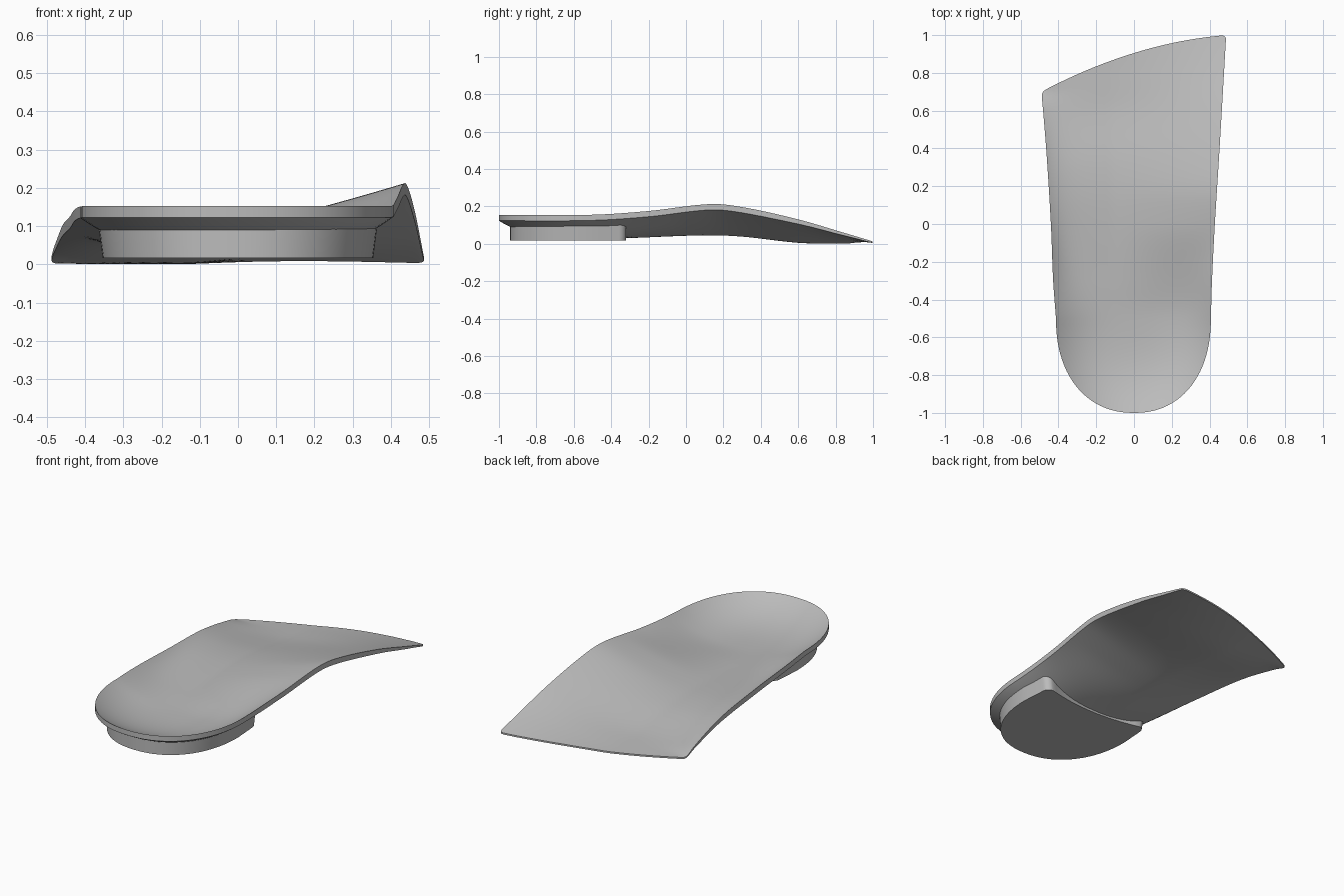
import bpy, bmesh, math

cube = bpy.data.objects.get("Cube")
if cube:
    bpy.data.objects.remove(cube)

grey = bpy.data.materials.new("plain grey")
grey.use_nodes = True
grey.diffuse_color = (0.5, 0.5, 0.5, 1)
grey.node_tree.nodes["Principled BSDF"].inputs["Base Color"].default_value = (0.5, 0.5, 0.5, 1)

HEEL_Y, HEEL_LEN, POWER = -0.5, 0.5, 2.2


def curve(*pts):
    """Smooth interpolation through (y, value) points."""
    n = len(pts)
    slope = []
    for i in range(n):
        a, b = pts[max(i - 1, 0)], pts[min(i + 1, n - 1)]
        slope.append((b[1] - a[1]) / (b[0] - a[0]))

    def f(y):
        y = min(max(y, pts[0][0]), pts[-1][0])
        i = next(k for k in range(n - 1) if y <= pts[k + 1][0])
        (y0, v0), (y1, v1) = pts[i], pts[i + 1]
        h = y1 - y0
        t = (y - y0) / h
        return (v0 * (1 + 2 * t) * (1 - t) ** 2 + v1 * t * t * (3 - 2 * t)
                + h * t * (1 - t) * (slope[i] * (1 - t) - slope[i + 1] * t))
    return f


# Side edges, rim heights, floor of the underside and shell thickness
width_outer = curve((-0.5, .413), (-0.3, .428), (0, .44), (.4, .465), (.7, .49))
width_arch = curve((-0.5, .407), (-0.3, .413), (0, .428), (.4, .453), (1, .488))
rim_outer = curve((-1, .153), (-.5, .151), (-.3, .143), (0, .125), (.33, .1), (.6, .045), (.7, .012))
rim_arch = curve((-1, .153), (-.5, .155), (-.2, .175), (.13, .212), (.3, .196), (.6, .13), (.85, .057), (1, .012))
floor = curve((-1, .02), (-.5, .022), (-.3, .03), (.1, .045), (.3, .038), (.6, .005), (.8, .001), (1, .002))
thickness = curve((0, .03), (.6, .03), (.85, .019), (1, .009))


def width(u, y):
    return (width_arch if u > 0 else width_outer)(y)


def front(u):
    return .905 + .15 * u - .055 * u * u - .02 * abs(u) ** 80


def surface(x, y):
    """Underside and topside heights of the shell."""
    u = x / width(x, y)
    w = min(max((y - HEEL_Y) / 0.5, 0), 1)
    w = w * w * (3 - 2 * w)
    ramp = max(0, (u + .25) / 1.25) ** 1.2
    s = (y - HEEL_Y) / (front(u) - HEEL_Y)
    t = thickness(min(max(s, 0), 1))
    base = floor(y) + t
    if y < HEEL_Y:
        p = (abs(u) ** POWER + ((HEEL_Y - y) / HEEL_LEN) ** POWER) ** (1 / POWER)
        side = min(max(u * 0.5 + 0.5, 0), 1)
        rim = rim_outer(y) * (1 - side) + rim_arch(y) * side
        top = base + (rim - base) * p ** 3
    else:
        arch = w * ramp + (1 - w) * max(u, 0) ** 3
        outer = max(-u, 0) ** (3 + 3 * w)
        top = base + (rim_arch(y) - base) * arch + (rim_outer(y) - base) * outer
    return max(top - t, 0), top


def finish(bm, name):
    bmesh.ops.remove_doubles(bm, verts=bm.verts, dist=1e-5)
    bmesh.ops.recalc_face_normals(bm, faces=bm.faces)
    mesh = bpy.data.meshes.new(name)
    bm.to_mesh(mesh)
    bm.free()
    mesh.materials.append(grey)
    obj = bpy.data.objects.new(name, mesh)
    bpy.context.collection.objects.link(obj)
    bpy.ops.object.select_all(action='DESELECT')
    obj.select_set(True)
    bpy.context.view_layer.objects.active = obj
    bpy.ops.object.shade_smooth_by_angle(angle=math.radians(35))
    return obj


# Shell: rounded heel rows followed by rows stretched to the slanted front
COLS, HEEL_ROWS, FOOT_ROWS = 48, 24, 56
grid = []
for j in range(HEEL_ROWS + FOOT_ROWS + 1):
    row = []
    for i in range(COLS + 1):
        u = math.sin(math.pi / 2 * (2 * i / COLS - 1))
        if j < HEEL_ROWS:
            k = math.cos(math.pi / 2 * j / HEEL_ROWS)
            y = HEEL_Y - HEEL_LEN * k
            x = u * width(u, y) * (1 - k ** POWER) ** (1 / POWER)
        else:
            y = HEEL_Y + (j - HEEL_ROWS) / FOOT_ROWS * (front(u) - HEEL_Y)
            x = u * width(u, y)
        row.append((x, y))
    grid.append(row)

bm = bmesh.new()
layers = [[[bm.verts.new((x, y, surface(x, y)[side])) for x, y in row] for row in grid]
          for side in (0, 1)]
for layer in layers:
    for a, b in zip(layer, layer[1:]):
        for i in range(COLS):
            bm.faces.new((a[i], a[i + 1], b[i + 1], b[i]))
low, high = layers


def border(layer):
    return ([r[0] for r in layer] + layer[-1][1:]
            + [r[-1] for r in reversed(layer[:-1])])


lo, hi = border(low), border(high)
for k in range(len(lo) - 1):
    bm.faces.new((lo[k], lo[k + 1], hi[k + 1], hi[k]))
finish(bm, "insole_shell")

# Heel post: flat-bottomed block under the heel, its walls following the shell
outline = []
for k in range(49):
    a = math.pi + math.pi * k / 48
    c, s = math.cos(a), math.sin(a)
    outline.append((math.copysign(abs(c) ** (2 / POWER), c) * .365,
                    HEEL_Y - abs(s) ** (2 / POWER) * .44))
outline += [(.365 - .01 * k / 4, HEEL_Y + .14 * k / 4) for k in range(1, 5)]
for k in range(1, 7):        # rounded corner on the arch side
    a = math.pi / 2 * k / 6
    outline.append((.315 + .04 * math.cos(a), -.36 + .04 * math.sin(a)))
for k in range(1, 20):       # slightly hollow front edge
    t = 1 - 2 * k / 20
    outline.append((.315 * t, -.32 - .04 * (1 - t * t)))
for k in range(7):           # rounded corner on the outer side
    a = math.pi / 2 * (1 + k / 6)
    outline.append((-.315 + .04 * math.cos(a), -.36 + .04 * math.sin(a)))
outline += [(-.355 - .01 * k / 4, -.36 - .14 * k / 4) for k in range(1, 4)]

bm = bmesh.new()
bottom = [bm.verts.new((x * .97, y, .017)) for x, y in outline]
top = [bm.verts.new((x, y, surface(x, y)[0] + .006)) for x, y in outline]
bm.faces.new(bottom)
for k in range(len(outline)):
    n = (k + 1) % len(outline)
    bm.faces.new((bottom[k], bottom[n], top[n], top[k]))
finish(bm, "heel_post")
